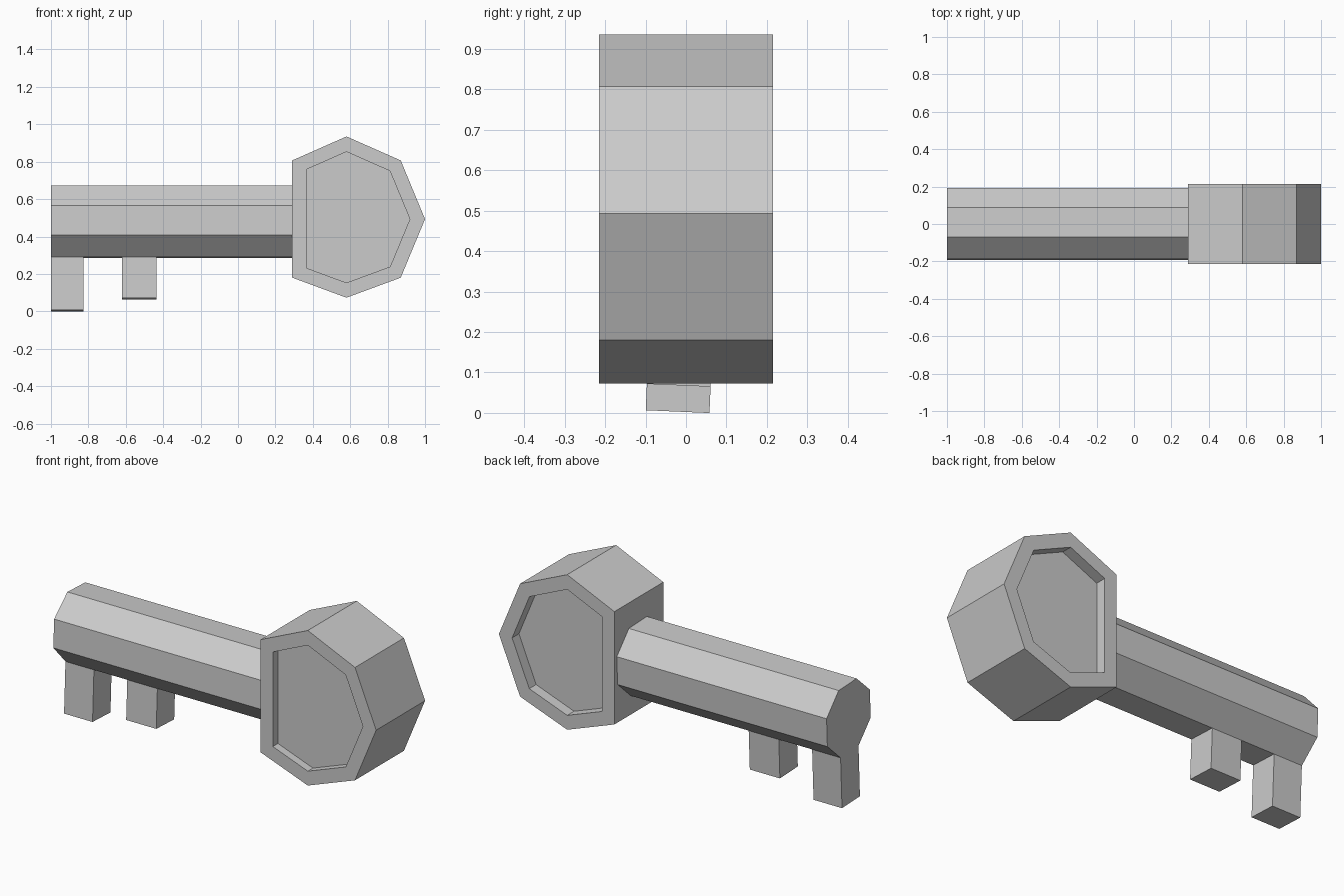
import bpy, bmesh, math
from mathutils import Vector

cube = bpy.data.objects.get("Cube")
if cube:
    bpy.data.objects.remove(cube, do_unlink=True)

# Single plain grey
grey = bpy.data.materials.new("plain_grey")
grey.use_nodes = True
colour = (0.6, 0.6, 0.6, 1)
grey.diffuse_color = colour
grey.node_tree.nodes["Principled BSDF"].inputs["Base Color"].default_value = colour


def finish(bm, name):
    mesh = bpy.data.meshes.new(name)
    bm.normal_update()
    bm.to_mesh(mesh)
    bm.free()
    mesh.materials.append(grey)
    obj = bpy.data.objects.new(name, mesh)
    bpy.context.collection.objects.link(obj)
    return obj


def push(bm, face, offset):
    """Extrude one face along a vector and return the moved face."""
    new = bmesh.ops.extrude_discrete_faces(bm, faces=[face])["faces"][0]
    bmesh.ops.translate(bm, verts=new.verts, vec=offset)
    return new


# Key head: octagon with one corner cut flat, recessed on both sides
half = 0.215
outline = [(0.29, 0.18), (0.58, 0.073), (0.87, 0.18), (1.0, 0.493),
           (0.87, 0.807), (0.58, 0.935), (0.29, 0.807)]
bm = bmesh.new()
rings = [[bm.verts.new((x, y, z)) for x, z in outline] for y in (-half, half)]
front = bm.faces.new(rings[0])
back = bm.faces.new(rings[1][::-1])
for i in range(len(outline)):
    j = (i + 1) % len(outline)
    bm.faces.new((rings[0][j], rings[0][i], rings[1][i], rings[1][j]))
bm.normal_update()
for face, depth in ((front, 0.045), (back, -0.06)):
    bmesh.ops.inset_individual(bm, faces=[face], thickness=0.075, use_even_offset=True)
    push(bm, face, Vector((0, depth, 0)))
finish(bm, "key_head")

# Key shaft: slightly turned octagonal bar, with the teeth pushed out of its underside
sides, radius, centre, turn = 8, 0.206, 0.478, math.radians(20)
stations = [-1.0, -0.825, -0.62, -0.435, 0.29]
bm = bmesh.new()
rings = []
for x in stations:
    ring = []
    for i in range(sides):
        a = turn + math.tau * i / sides
        ring.append(bm.verts.new((x, -radius * math.sin(a), centre + radius * math.cos(a))))
    rings.append(ring)
bm.faces.new(rings[0])
bm.faces.new(rings[-1][::-1])
underside = []
for r0, r1 in zip(rings, rings[1:]):
    for i in range(sides):
        j = (i + 1) % sides
        face = bm.faces.new((r0[j], r0[i], r1[i], r1[j]))
        if i == 3:
            underside.append(face)
bmesh.ops.recalc_face_normals(bm, faces=bm.faces[:])
bm.normal_update()
for index, length in ((0, 0.285), (2, 0.22)):
    face = underside[index]
    push(bm, face, face.normal * length)
finish(bm, "key_shaft_with_teeth")
